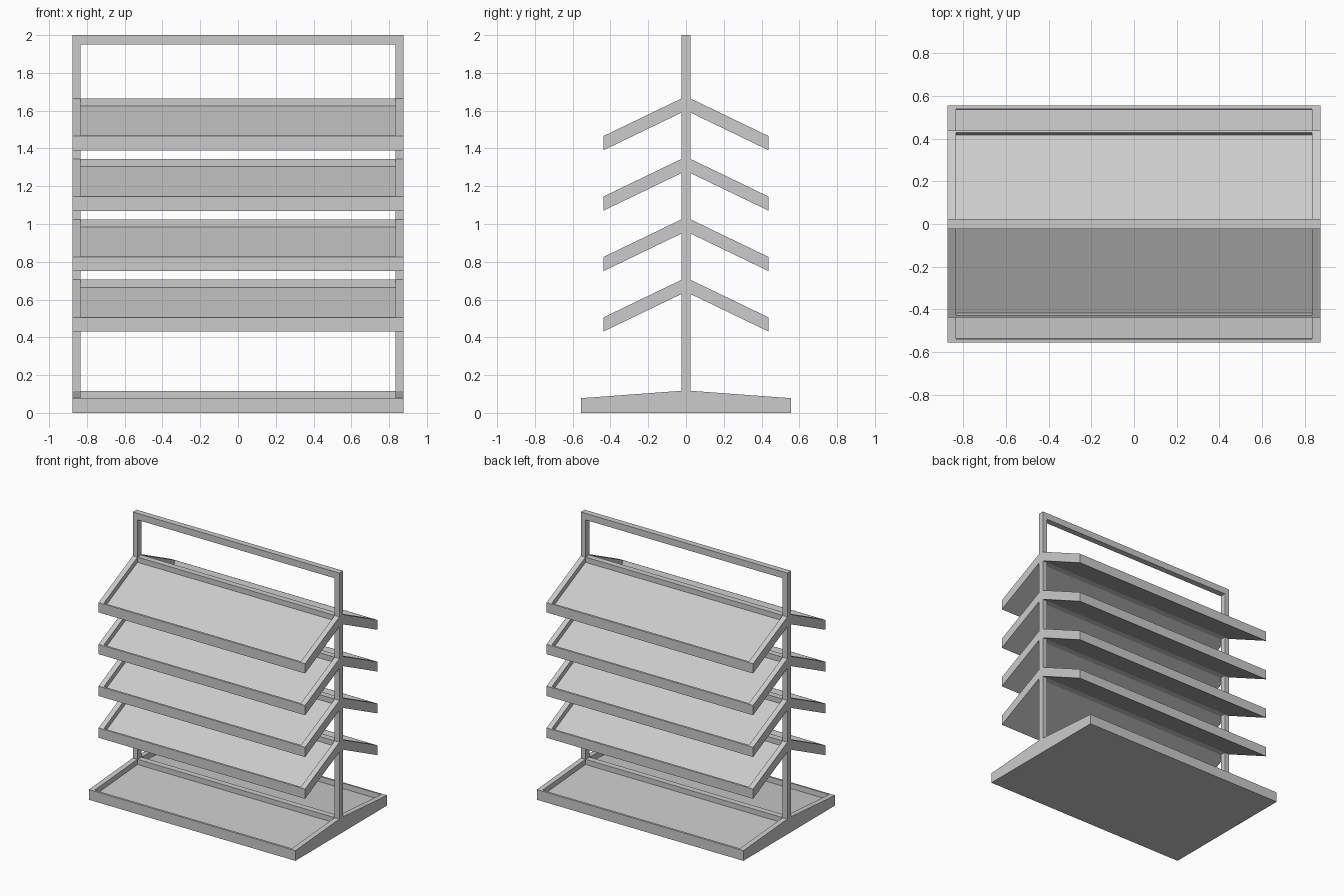
import bpy, bmesh

if "Cube" in bpy.data.objects:
    bpy.data.objects.remove(bpy.data.objects["Cube"])

W = 0.875      # half width of the rack
RIM = 0.04     # side rim / post width
C = 0.023      # half depth of the central frame


def prism(name, profile, half_x):
    """Extrude a (y, z) profile along x, centred."""
    bm = bmesh.new()
    f = bm.faces.new([bm.verts.new((-half_x, y, z)) for y, z in profile])
    ext = bmesh.ops.extrude_face_region(bm, geom=[f])["geom"]
    bmesh.ops.translate(bm, vec=(2 * half_x, 0, 0),
                        verts=[v for v in ext if isinstance(v, bmesh.types.BMVert)])
    bmesh.ops.recalc_face_normals(bm, faces=bm.faces)
    me = bpy.data.meshes.new(name)
    bm.to_mesh(me)
    bm.free()
    ob = bpy.data.objects.new(name, me)
    bpy.context.collection.objects.link(ob)
    return ob


def mirrored(half):
    """Complete a right-hand half profile with its mirror image in y."""
    return half + [(-y, z) for y, z in reversed(half)]


def double_tray(name, half, lip, depth, lean):
    """Two-sided sloped tray; half = [inner bottom, outer bottom, outer top, inner top]."""
    tray = prism(name, mirrored(half), W)
    (y1, z1), (y0, z0) = half[2], half[3]
    slope = (z1 - z0) / (y1 - y0)
    surf = lambda y: z0 + slope * (y - y0)
    ylip = y1 - lip
    ybot = ylip - lean
    ytop = ylip + lean
    for side, s in (("front", -1), ("back", 1)):
        pocket = [(C, z0 - depth), (ybot, surf(ybot) - depth),
                  (ylip, surf(ylip)), (ytop, surf(ylip) + depth), (C, z0 + depth)]
        cutter = prism(f"{name}_{side}_cutter", [(s * y, z) for y, z in pocket], W - RIM)
        cutter.hide_render = True
        cutter.hide_set(True)
        cutter.display_type = 'WIRE'
        mod = tray.modifiers.new(f"{side}_recess", 'BOOLEAN')
        mod.operation = 'DIFFERENCE'
        mod.solver = 'EXACT'
        mod.object = cutter
    return tray


# Base tray
double_tray("base_tray", [(C, 0), (0.555, 0), (0.555, 0.078), (C, 0.117)], 0.015, 0.04, 0.002)

# Four sloped double shelves
for i in range(4):
    z = 0.705 + 0.32 * i
    double_tray(f"shelf_{i + 1}",
                [(C, z - 0.075), (0.438, z - 0.275), (0.438, z - 0.2), (C, z)],
                0.008, 0.04, 0.013)

# Upright frame: inverted U outline extruded through y
outline = [(-W, 0.08), (-W, 2), (W, 2), (W, 0.08), (W - RIM, 0.08),
           (W - RIM, 1.95), (-W + RIM, 1.95), (-W + RIM, 0.08)]
bm = bmesh.new()
f = bm.faces.new([bm.verts.new((x, -C, z)) for x, z in outline])
ext = bmesh.ops.extrude_face_region(bm, geom=[f])["geom"]
bmesh.ops.translate(bm, vec=(0, 2 * C, 0),
                    verts=[v for v in ext if isinstance(v, bmesh.types.BMVert)])
bmesh.ops.recalc_face_normals(bm, faces=bm.faces)
me = bpy.data.meshes.new("upright_frame")
bm.to_mesh(me)
bm.free()
bpy.context.collection.objects.link(bpy.data.objects.new("upright_frame", me))
